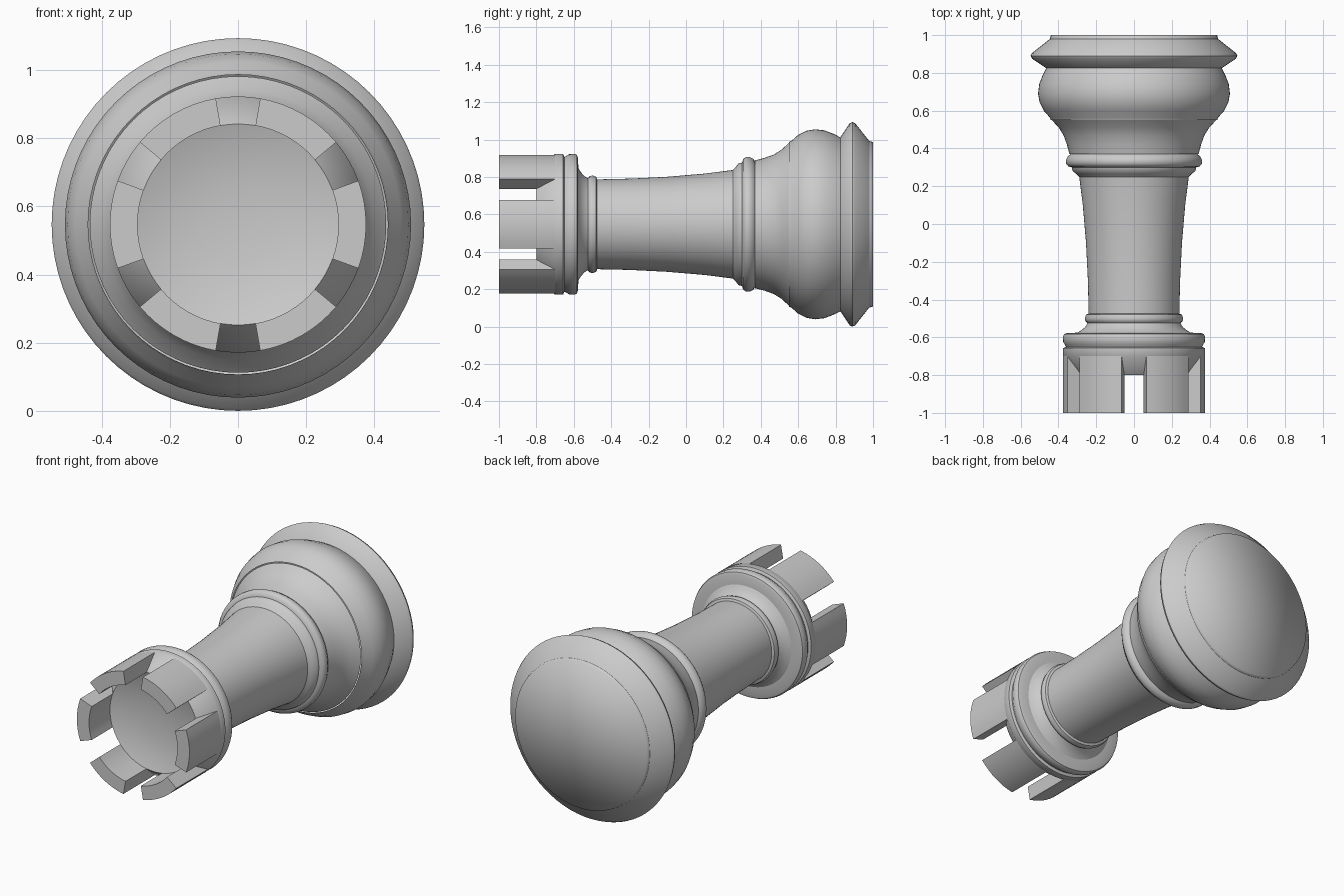
import bpy, bmesh
from math import sin, cos, radians, tau

cube = bpy.data.objects.get("Cube")
if cube:
    bpy.data.objects.remove(cube, do_unlink=True)

AXIS_Z = 0.547   # height of the lying piece's centre line

stone = bpy.data.materials.new("stone grey")
stone.use_nodes = True
GREY = (0.6, 0.6, 0.6, 1)
stone.diffuse_color = GREY
stone.node_tree.nodes["Principled BSDF"].inputs["Base Color"].default_value = GREY


def sweep(name, profile, start=0.0, span=tau, steps=72, sharp=40):
    """Turn a (y, radius) profile about the lengthwise axis; cap partial turns."""
    bm = bmesh.new()
    rings = []
    for j in range(steps + 1):
        a = start + span * j / steps
        rings.append([bm.verts.new((r * cos(a), y, AXIS_Z + r * sin(a)))
                      for y, r in profile])
    for p, q in zip(rings, rings[1:]):
        for i in range(len(profile) - 1):
            bm.faces.new((p[i], q[i], q[i + 1], p[i + 1]))
    if span < tau:
        bm.faces.new(rings[0])
        bm.faces.new(rings[-1][::-1])
    bmesh.ops.remove_doubles(bm, verts=bm.verts, dist=0.0001)
    mesh = bpy.data.meshes.new(name)
    bm.to_mesh(mesh)
    bm.free()
    mesh.materials.append(stone)
    obj = bpy.data.objects.new(name, mesh)
    bpy.context.collection.objects.link(obj)
    bpy.ops.object.select_all(action='DESELECT')
    obj.select_set(True)
    bpy.context.view_layer.objects.active = obj
    bpy.ops.object.shade_smooth_by_angle(angle=radians(sharp))
    return obj


# Foot: flat underside with a softly shaded rim, flaring to a thin edge
sweep("foot", [(1, 0), (1, 0.44), (0.98, 0.445)], sharp=120)
sweep("foot_flange", [(0.98, 0.445), (0.905, 0.54), (0.89, 0.547), (0.875, 0.54),
                      (0.825, 0.465)])

# Rounded bulge and the concave neck above it
sweep("bulge", [(0.825, 0.465), (0.79, 0.483), (0.74, 0.502), (0.69, 0.508),
                (0.645, 0.5), (0.6, 0.478), (0.565, 0.447), (0.55, 0.44)])
sweep("lower_neck", [(0.55, 0.435), (0.51, 0.398), (0.47, 0.373), (0.42, 0.355),
                     (0.37, 0.342)])

# Ring at the bottom of the shaft
sweep("lower_ring", [(0.37, 0.335), (0.36, 0.35), (0.34, 0.36), (0.32, 0.36),
                     (0.305, 0.348), (0.3, 0.33), (0.28, 0.325), (0.265, 0.305),
                     (0.25, 0.29)])

# Tapering shaft
sweep("shaft", [(0.25, 0.29), (0.1, 0.271), (-0.1, 0.254), (-0.3, 0.244),
                (-0.475, 0.24)])

# Ring at the top of the shaft and the flare under the collar
sweep("upper_ring", [(-0.475, 0.24), (-0.48, 0.254), (-0.5, 0.261), (-0.515, 0.257),
                     (-0.525, 0.246), (-0.545, 0.258), (-0.565, 0.283),
                     (-0.575, 0.3)])
sweep("collar", [(-0.575, 0.3), (-0.578, 0.355), (-0.583, 0.37), (-0.595, 0.376),
                 (-0.625, 0.375), (-0.64, 0.365), (-0.65, 0.36)])

# Crown: outer band, sloping notch floors, and a shallow dish inside
sweep("crown_band", [(-0.65, 0.36), (-0.657, 0.376), (-0.7, 0.376), (-0.8, 0.295)])
sweep("crown_dish", [(-0.8, 0.295), (-0.775, 0.22), (-0.76, 0.11), (-0.755, 0)])

# Six battlements with notches between them
for k in range(6):
    sweep(f"battlement_{k + 1}",
          [(-0.7, 0.376), (-1, 0.376), (-1, 0.295), (-0.8, 0.295)],
          start=radians(60 * k - 20), span=radians(40), steps=8)
